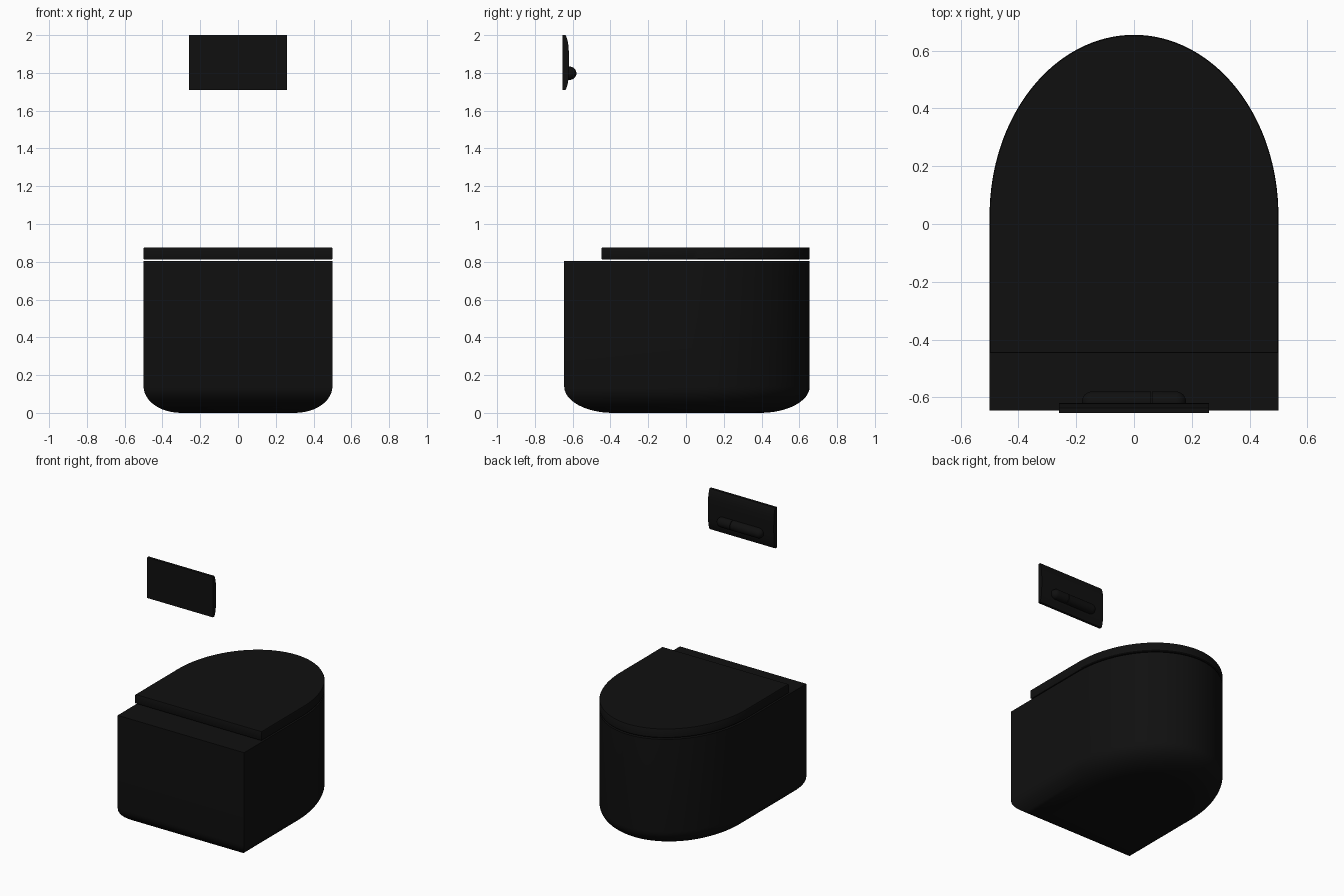
import bpy
import bmesh
import math

if "Cube" in bpy.data.objects:
    bpy.data.objects.remove(bpy.data.objects["Cube"])

black = bpy.data.materials.new("gloss black")
black.use_nodes = True
colour = (0.005, 0.005, 0.005, 1)
black.diffuse_color = colour
black.node_tree.nodes["Principled BSDF"].inputs["Base Color"].default_value = colour


def loft(name, rings):
    """Skin a stack of equal-length rings and cap both ends."""
    bm = bmesh.new()
    loops = [[bm.verts.new(p) for p in ring] for ring in rings]
    n = len(loops[0])
    for a, b in zip(loops, loops[1:]):
        for i in range(n):
            j = (i + 1) % n
            bm.faces.new((a[i], a[j], b[j], b[i]))
    bm.faces.new(loops[0][::-1])
    bm.faces.new(loops[-1])
    bmesh.ops.recalc_face_normals(bm, faces=bm.faces)
    mesh = bpy.data.meshes.new(name)
    bm.to_mesh(mesh)
    bm.free()
    obj = bpy.data.objects.new(name, mesh)
    bpy.context.collection.objects.link(obj)
    mesh.materials.append(black)
    bpy.ops.object.select_all(action="DESELECT")
    obj.select_set(True)
    bpy.context.view_layer.objects.active = obj
    bpy.ops.object.shade_smooth_by_angle(angle=math.radians(35))
    return obj


def outline(y_flat, steps=64):
    """D-shaped plan: straight sides closed by a half ellipse."""
    arc = [(0.5 * math.cos(math.pi * i / steps), 0.03 + 0.625 * math.sin(math.pi * i / steps))
           for i in range(steps + 1)]
    return arc + [(-0.5, y_flat), (0.5, y_flat)]


# Bowl body, its underside drawn in along a quarter ellipse
plan = outline(-0.645)
rings = []
for k in range(13):
    t = math.pi / 2 * k / 12
    s = 0.6 + 0.4 * math.sin(t)
    rings.append([(x * s, y * s, 0.14 * (1 - math.cos(t))) for x, y in plan])
rings.append([(x, y, 0.803) for x, y in plan])
loft("bowl_body", rings)

# Lid hovering just above the bowl, with a slight edge bevel
lid_plan = outline(-0.447)
loft("lid", [[(x * s, y * s, z) for x, y in lid_plan]
             for s, z in ((0.993, 0.812), (1, 0.817), (1, 0.871), (0.995, 0.876))])

# Flush plate: gently domed section swept sideways
section = [(-0.655, 1.71), (-0.655, 2.0)]
for k in range(17):
    u = 1 - k / 8
    section.append((-0.637 + 0.017 * (1 - u ** 4), 1.855 + 0.145 * u))
loft("flush_plate", [[(x, y, z) for y, z in section] for x in (-0.26, 0.26)])


def button(name, x0, x1, round_left):
    """Round bar with one domed end and one flat end."""
    r = 0.035
    stations = [(x0 + r * (1 - math.cos(t)), r * math.sin(t))
                for t in [math.pi / 2 * k / 8 for k in range(1, 9)]]
    stations.append((x1, r))
    if not round_left:
        stations = [(x0 + x1 - x, q) for x, q in stations]
    loft(name, [[(x, -0.615 + q * math.cos(a), 1.798 + q * math.sin(a))
                 for a in [math.tau * i / 32 for i in range(32)]] for x, q in stations])


# Large and small flush buttons
button("large_button", -0.18, 0.058, True)
button("small_button", 0.062, 0.18, False)
